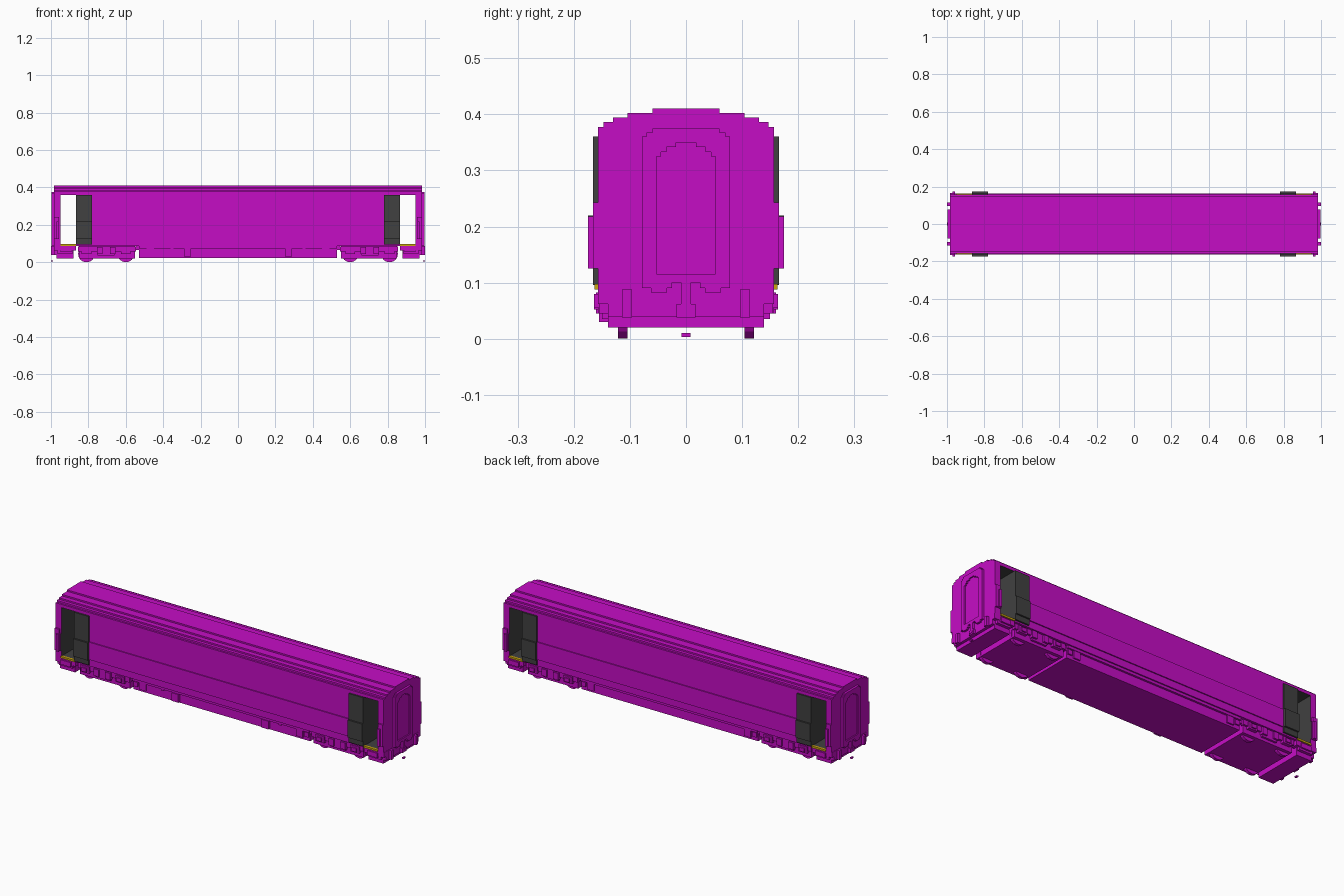
import bpy, bmesh, math
from mathutils import Matrix

cube = bpy.data.objects.get("Cube")
if cube:
    bpy.data.objects.remove(cube, do_unlink=True)


def material(name, rgb):
    m = bpy.data.materials.new(name)
    m.use_nodes = True
    m.diffuse_color = (*rgb, 1)
    m.node_tree.nodes["Principled BSDF"].inputs["Base Color"].default_value = (*rgb, 1)
    return m


MAGENTA = material("magenta", (0.56, 0.004, 0.56))
DARK = material("dark grey", (0.052, 0.052, 0.052))
YELLOW = material("yellow", (0.6, 0.38, 0.005))


def finish(name, bm, mats):
    bmesh.ops.recalc_face_normals(bm, faces=bm.faces)
    me = bpy.data.meshes.new(name)
    bm.to_mesh(me)
    bm.free()
    for m in mats:
        me.materials.append(m)
    ob = bpy.data.objects.new(name, me)
    bpy.context.collection.objects.link(ob)
    return ob


def boxes(name, specs, mat=MAGENTA, mirror="xy"):
    """Boxes (x0, x1, y0, y1, z0, z1), repeated across the named axes."""
    bm = bmesh.new()
    for x0, x1, y0, y1, z0, z1 in specs:
        for sx in ((1, -1) if "x" in mirror else (1,)):
            for sy in ((1, -1) if "y" in mirror else (1,)):
                mid = Matrix.Translation((sx * (x0 + x1) / 2, sy * (y0 + y1) / 2, (z0 + z1) / 2))
                size = Matrix.Diagonal((x1 - x0, y1 - y0, z1 - z0, 1))
                bmesh.ops.create_cube(bm, size=1, matrix=mid @ size)
    return finish(name, bm, [mat])


def prism(name, half, spans, dark=None):
    """Mirrored (y, z) half outline, extruded along x over each span."""
    outline = half + [(-y, z) for y, z in reversed(half) if y > 0]
    bm = bmesh.new()
    for x0, x1 in spans:
        f = bm.faces.new([bm.verts.new((x0, y, z)) for y, z in outline])
        new = bmesh.ops.extrude_face_region(bm, geom=[f], use_keep_orig=True)["geom"]
        bmesh.ops.translate(bm, vec=(x1 - x0, 0, 0),
                            verts=[v for v in new if isinstance(v, bmesh.types.BMVert)])
    bmesh.ops.recalc_face_normals(bm, faces=bm.faces)
    bm.normal_update()
    for f in bm.faces:
        f.material_index = int(bool(dark and dark(f)))
    return finish(name, bm, [MAGENTA, DARK])


# Stepped cross-section of the coach shell
ROOF = [(0.157, 0.377), (0.147, 0.377), (0.147, 0.386), (0.13, 0.386), (0.13, 0.394),
        (0.104, 0.394), (0.104, 0.402), (0.06, 0.402), (0.06, 0.41)]
WALL = [(0.157, 0.088), (0.157, 0.125), (0.163, 0.125), (0.163, 0.22), (0.157, 0.22)]

# Main saloon, whose ends form the dark inner walls of the doorways
prism("saloon_body", WALL + ROOF, [(-0.866, 0.866)], lambda f: abs(f.normal.x) > 0.5)
# End walls, dark on the inside
prism("end_walls", WALL + ROOF, [(-0.984, -0.95), (0.95, 0.984)],
      lambda f: abs(f.normal.x) > 0.5 and abs(f.calc_center_median().x) < 0.96)
# Roof over the doorways, dark ceiling
prism("doorway_roof", [(0.157, 0.36)] + ROOF, [(-0.95, -0.866), (0.866, 0.95)],
      lambda f: f.normal.z < -0.5)
# Doorway floors and yellow step edges
boxes("doorway_floor", [(0.866, 0.95, -0.157, 0.157, 0.09, 0.096)], DARK, "x")
boxes("step_edge", [(0.866, 0.95, 0.15, 0.163, 0.088, 0.098)], YELLOW)

# Open sliding doors hung outside the shell
boxes("sliding_door", [(0.78, 0.866, 0.155, 0.166, 0.22, 0.36),
                       (0.78, 0.866, 0.155, 0.175, 0.125, 0.22),
                       (0.78, 0.866, 0.155, 0.166, 0.096, 0.125)], DARK)
# Corner bulges beside the end walls
boxes("corner_bulge", [(0.957, 0.97, 0.15, 0.175, 0.125, 0.218),
                       (0.957, 0.984, 0.15, 0.166, 0.125, 0.243)])

# Gangway frames with a recessed arched doorway
FRAME = [(0, 0.1), (0.025, 0.1), (0.025, 0.09), (0.034, 0.09), (0.034, 0.082), (0.062, 0.082),
         (0.062, 0.09), (0.078, 0.09), (0.078, 0.36), (0.07, 0.36), (0.07, 0.368),
         (0.06, 0.368), (0.06, 0.375)]
ARCH = [(0.053, 0.115), (0.053, 0.325), (0.045, 0.325), (0.045, 0.333), (0.035, 0.333),
        (0.035, 0.342), (0.018, 0.342), (0.018, 0.35)]
gangway = prism("gangway_frame", FRAME, [(-0.996, -0.975), (0.975, 0.996)])
cutter = prism("gangway_cutter", ARCH, [(-1.02, -0.989), (0.989, 1.02)])
cutter.hide_render = True
cutter.hide_viewport = True
cutter.display_type = 'WIRE'
cut = gangway.modifiers.new("arch_recess", 'BOOLEAN')
cut.operation = 'DIFFERENCE'
cut.solver = 'EXACT'
cut.object = cutter

# End blocks, steps, buffers and couplers
boxes("end_block", [(0.88, 0.97, -0.139, 0.139, 0.02, 0.09),
                    (0.96, 0.985, -0.139, 0.139, 0.04, 0.09)], mirror="x")
boxes("side_step", [(0.865, 0.985, 0.12, 0.157, 0.062, 0.09),
                    (0.885, 0.965, 0.12, 0.155, 0.045, 0.07),
                    (0.89, 0.95, 0.12, 0.164, 0.055, 0.08)])
boxes("buffer", [(0.975, 1.0, 0.096, 0.114, 0.038, 0.088)])
boxes("coupler", [(0.975, 0.996, -0.009, 0.009, 0.06, 0.1),
                  (0.975, 0.998, -0.017, 0.017, 0.038, 0.062),
                  (0.99, 1.0, -0.009, 0.009, 0.045, 0.054)], mirror="x")
boxes("coupling_pin", [(0.99, 1.0, -0.008, 0.008, 0.003, 0.01)], mirror="x")

# Underframe between the bogies with equipment boxes
boxes("underframe", [(0, 0.53, -0.139, 0.139, 0.024, 0.09),
                     (0, 0.545, -0.139, 0.139, 0.065, 0.09)], mirror="x")
boxes("solebar", [(0, 0.53, 0.13, 0.15, 0.074, 0.09)])
boxes("equipment_box", [(0.45, 0.49, 0.13, 0.147, 0.035, 0.074),
                        (0.50, 0.525, 0.13, 0.147, 0.045, 0.07)])
for s in (1, -1):
    boxes("side_cabinet", [(-0.29 * s - 0.0, -0.25 * s, 0.13 * s, 0.155 * s, 0.03, 0.074),
                           (-0.36 * s, -0.345 * s, 0.13 * s, 0.147 * s, 0.066, 0.078)]
          if s < 0 else
          [(-0.29, -0.25, -0.155, -0.13, 0.03, 0.074),
           (-0.36, -0.345, -0.147, -0.13, 0.066, 0.078)], mirror="")

# Bogies: solid frames, side beams, axle boxes and springs
boxes("bogie_frame", [(0.55, 0.85, -0.139, 0.139, 0.02, 0.088)], mirror="x")
beams = [(0.545, 0.855, 0.13, 0.15, 0.058, 0.085), (0.66, 0.75, 0.13, 0.15, 0.035, 0.06)]
for x in (0.6, 0.81):
    beams += [(x - 0.026, x + 0.026, 0.13, 0.157, 0.045, 0.08),
              (x - 0.014, x + 0.014, 0.13, 0.164, 0.052, 0.072)]
for x in (0.67, 0.74):
    beams.append((x - 0.015, x + 0.015, 0.13, 0.16, 0.045, 0.082))
boxes("bogie_side", beams)

# Wheels
bm = bmesh.new()
for x in (-0.81, -0.6, 0.6, 0.81):
    for y in (-0.113, 0.113):
        bmesh.ops.create_cone(bm, cap_ends=True, segments=16, radius1=0.045, radius2=0.045, depth=0.017,
                              matrix=Matrix.Translation((x, y, 0.045))
                              @ Matrix.Rotation(math.pi / 2, 4, 'X'))
finish("wheels", bm, [MAGENTA])
